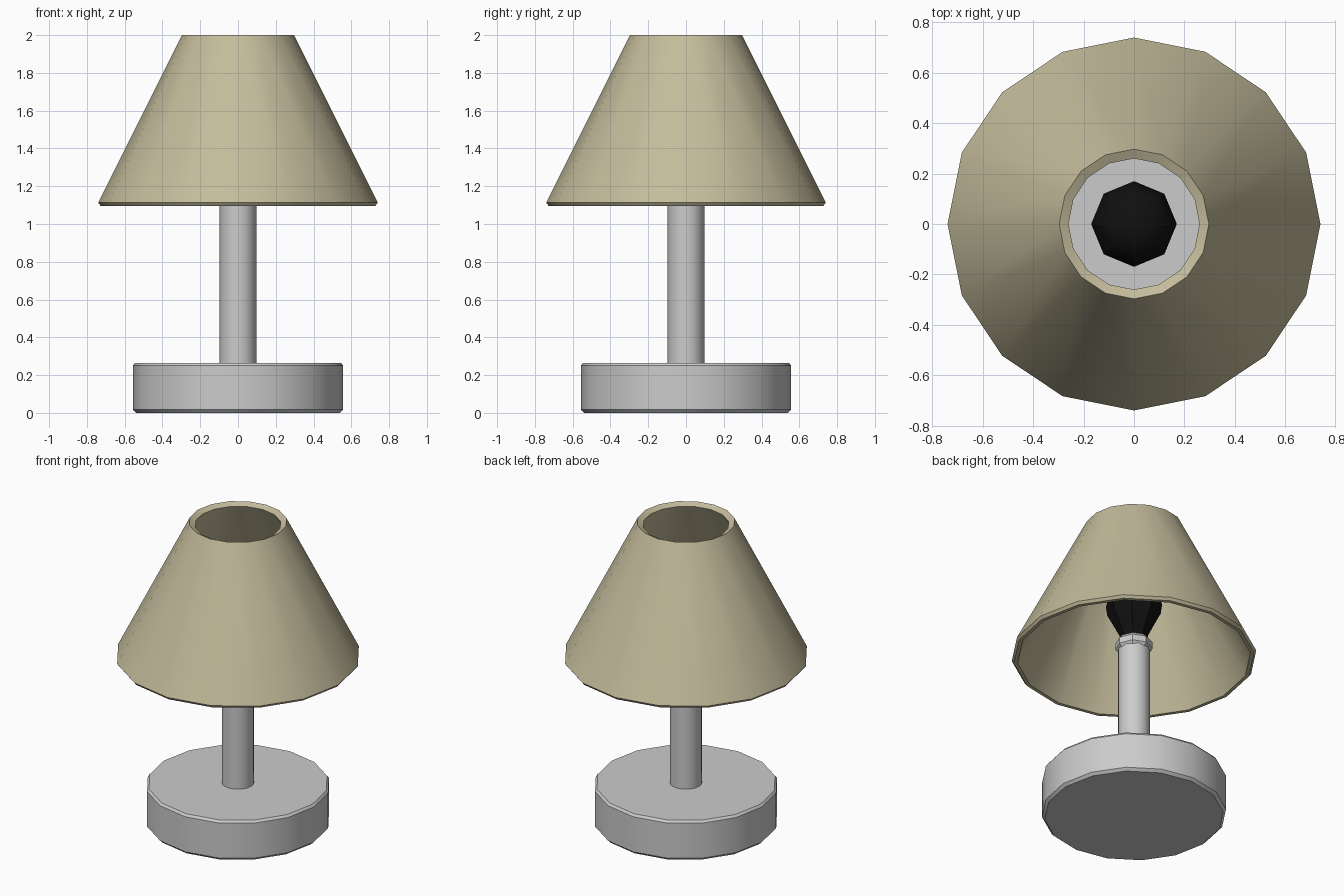
import bpy, bmesh, math

if "Cube" in bpy.data.objects:
    bpy.data.objects.remove(bpy.data.objects["Cube"])


def material(name, rgb):
    m = bpy.data.materials.new(name)
    m.diffuse_color = (*rgb, 1)
    m.use_nodes = True
    m.node_tree.nodes["Principled BSDF"].inputs["Base Color"].default_value = m.diffuse_color
    return m


def lathe(name, profile, sides, mat=None, closed=False, angle=30):
    """Revolve (radius, z) points around z; open profiles get end caps."""
    bm = bmesh.new()
    rings = [[bm.verts.new((r * math.cos(2 * math.pi * i / sides),
                            r * math.sin(2 * math.pi * i / sides), z))
              for i in range(sides)] for r, z in profile]
    pairs = list(zip(rings, rings[1:]))
    if closed:
        pairs.append((rings[-1], rings[0]))
    for a, b in pairs:
        for i in range(sides):
            j = (i + 1) % sides
            bm.faces.new((a[i], a[j], b[j], b[i]))
    if not closed:
        bm.faces.new(rings[0][::-1])
        bm.faces.new(rings[-1])
    bmesh.ops.recalc_face_normals(bm, faces=bm.faces)
    mesh = bpy.data.meshes.new(name)
    bm.to_mesh(mesh)
    bm.free()
    ob = bpy.data.objects.new(name, mesh)
    bpy.context.collection.objects.link(ob)
    if mat:
        mesh.materials.append(mat)
    bpy.ops.object.select_all(action='DESELECT')
    ob.select_set(True)
    bpy.context.view_layer.objects.active = ob
    bpy.ops.object.shade_smooth_by_angle(angle=math.radians(angle))
    return ob


tan = material("shade_fabric", (0.55, 0.5, 0.33))
black = material("bulb_black", (0.005, 0.005, 0.005))

# Bevelled disc base
lathe("base", [(0.54, 0), (0.557, 0.017), (0.557, 0.25), (0.545, 0.265)], 16)

# Pole
lathe("pole", [(0.097, 0.25), (0.097, 1.17)], 16)

# Bulb socket collar
lathe("socket", [(0.092, 1.135), (0.113, 1.16), (0.113, 1.2), (0.09, 1.225)], 8)

# Low-poly bulb
lathe("bulb", [(0.075, 1.2), (0.085, 1.25), (0.115, 1.31), (0.162, 1.4),
               (0.17, 1.46), (0.155, 1.52), (0.115, 1.575), (0.05, 1.605)],
      8, black)

# Conical shade with wall thickness and bevelled lower rim
lathe("shade", [(0.297, 2.0), (0.74, 1.113), (0.727, 1.096),
                (0.704, 1.096), (0.26, 1.982)], 16, tan, closed=True)
